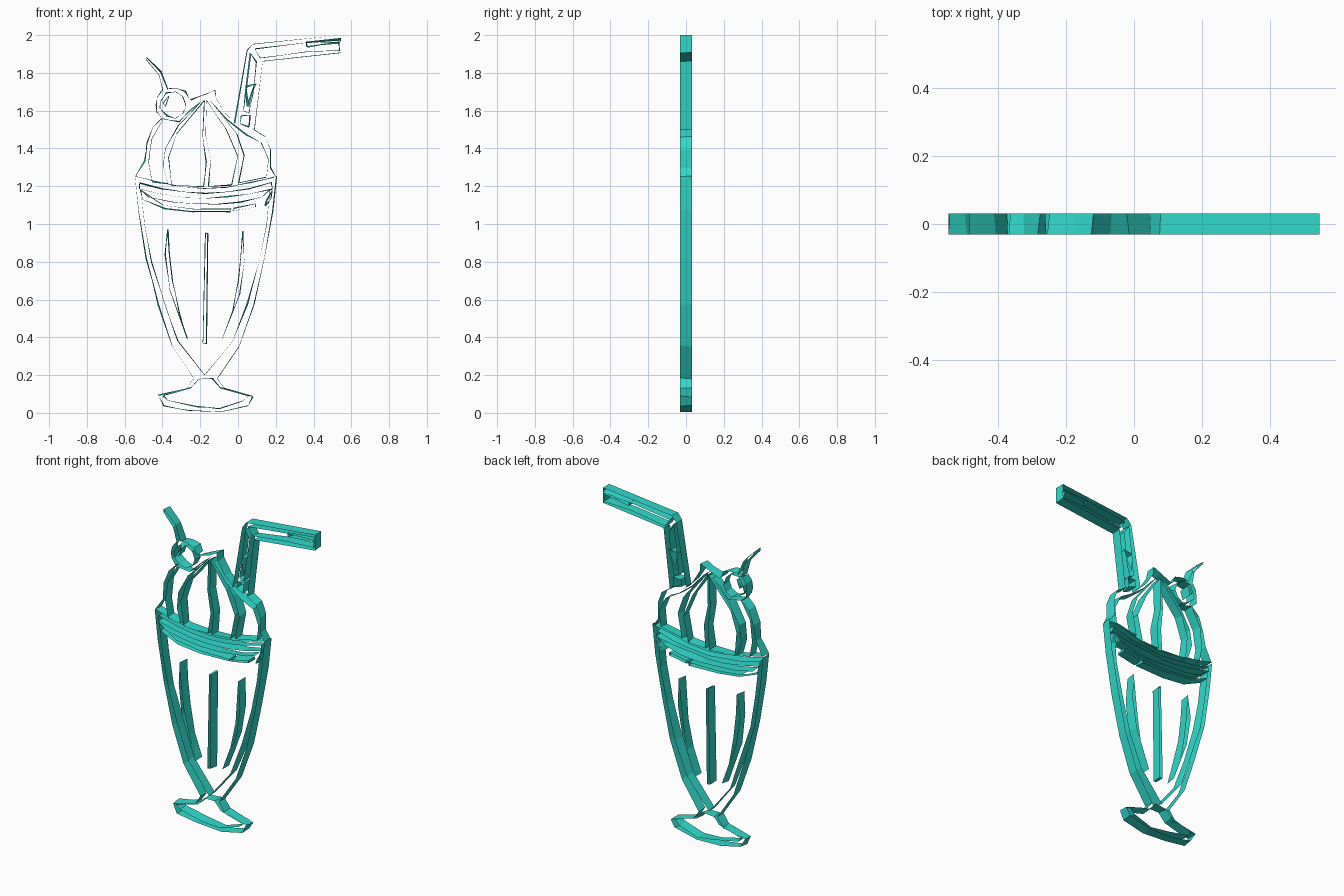
import bpy, math, random

random.seed(4)
DEPTH = 0.031          # half thickness of the line-art
AXIS = -0.172          # vertical centre line of the glass

teal = bpy.data.materials.new("teal")
teal.diffuse_color = (0.03, 0.7, 0.6, 1)


def wall(name, pts, closed=True, lean=0.008):
    """Upright ribbon following (x, z) points; its back edge wanders a little."""
    n = len(pts)
    front = [(x, -DEPTH, z) for x, z in pts]
    back = [(min(max(x + random.uniform(-lean, lean), -0.545), 0.545), DEPTH,
             min(max(z + random.uniform(-lean, lean), 0.0), 2.0)) for x, z in pts]
    faces = [(i, (i + 1) % n, n + (i + 1) % n, n + i) for i in range(n if closed else n - 1)]
    mesh = bpy.data.meshes.new(name)
    mesh.from_pydata(front + back, [], faces)
    mesh.materials.append(teal)
    obj = bpy.data.objects.new(name, mesh)
    bpy.context.collection.objects.link(obj)
    return obj


def mirrored(pts):
    return [(2 * AXIS - x, z) for x, z in reversed(pts)]


def sag(x0, x1, z_end, z_mid, n=6):
    """Drooping arc from x0 to x1, lowest on the glass axis."""
    xs = [x0 + (x1 - x0) * i / n for i in range(n + 1)]
    return [(x, z_mid + (z_end - z_mid) * ((x - AXIS) / 0.36) ** 2) for x in xs]


def ring(cx, cz, r, a0, a1, n):
    return [(cx + r * math.cos(math.radians(a0 + (a1 - a0) * i / n)),
             cz + r * math.sin(math.radians(a0 + (a1 - a0) * i / n))) for i in range(n + 1)]


# Glass: outer silhouette and foot
side = [(-0.545, 1.25), (-0.525, 1.07), (-0.483, 0.82), (-0.425, 0.57), (-0.35, 0.355),
        (-0.235, 0.185), (-0.27, 0.13), (-0.42, 0.09), (-0.395, 0.035)]
wall("glass_outline", side + [(-0.26, 0.015), (-0.09, 0.004)] + mirrored(side), False)

# Glass: inner edge of the bowl, closed by the lower rim line
inner = [(-0.515, 1.18), (-0.495, 1.0), (-0.455, 0.8), (-0.39, 0.58), (-0.315, 0.38), (-0.175, 0.2)]
wall("bowl_inner_edge", inner + mirrored(inner)[1:] + sag(0.13, -0.47, 1.16, 1.105, 5))

# Foot: hole inside the outline
foot = [(-0.37, 0.065), (-0.40, 0.088), (-0.25, 0.13), (-0.205, 0.18)]
wall("foot_inner_edge", foot + mirrored(foot) + [(-0.1, 0.025), (-0.22, 0.03)])

# Rim bands
wall("rim_gap", sag(-0.52, 0.18, 1.225, 1.165) + sag(0.18, -0.52, 1.19, 1.135))
wall("rim_top_line", sag(-0.54, 0.195, 1.25, 1.19), False)
wall("lower_band_left", [(-0.52, 1.18), (-0.40, 1.1), (-0.24, 1.078), (-0.04, 1.078),
                         (-0.04, 1.068), (-0.24, 1.062), (-0.39, 1.078), (-0.505, 1.13)])
wall("lower_band_middle", [(-0.03, 1.068), (0.09, 1.09), (0.09, 1.105), (-0.02, 1.08)])
wall("lower_band_right", [(0.14, 1.1), (0.17, 1.13), (0.18, 1.18), (0.15, 1.13)])

# Flutes on the bowl
wall("flute_left", [(-0.375, 0.97), (-0.382, 0.84), (-0.362, 0.65), (-0.27, 0.39),
                    (-0.31, 0.54), (-0.35, 0.7), (-0.367, 0.85)])
wall("flute_middle", [(-0.175, 0.95), (-0.163, 0.95), (-0.17, 0.37), (-0.187, 0.37)])
wall("flute_right", [(0.022, 0.96), (0.034, 0.8), (0.012, 0.63), (-0.085, 0.39),
                     (-0.03, 0.54), (0.005, 0.7)])

# Cream: silhouettes and the openings between the swirls
wall("cream_left_outline", [(-0.545, 1.25), (-0.49, 1.33), (-0.485, 1.43), (-0.45, 1.515),
                            (-0.405, 1.56), (-0.43, 1.6)], False)
wall("cream_peak_outline", [(-0.255, 1.66), (-0.17, 1.685), (-0.125, 1.71), (-0.115, 1.66),
                            (-0.07, 1.59), (-0.01, 1.53)], False)
wall("cream_right_outline", [(0.08, 1.5), (0.145, 1.46), (0.175, 1.39), (0.175, 1.3),
                             (0.2, 1.25)], False)
wall("swirl_far_left", [(-0.455, 1.22), (-0.475, 1.33), (-0.455, 1.45), (-0.395, 1.555),
                        (-0.31, 1.545), (-0.25, 1.6), (-0.2, 1.64), (-0.32, 1.52),
                        (-0.385, 1.4), (-0.395, 1.3), (-0.37, 1.21)])
wall("swirl_left", [(-0.35, 1.2), (-0.37, 1.35), (-0.325, 1.48), (-0.18, 1.655),
                    (-0.188, 1.47), (-0.165, 1.33), (-0.185, 1.2)])
wall("swirl_right", [(-0.16, 1.2), (-0.145, 1.34), (-0.172, 1.47), (-0.165, 1.65),
                     (-0.06, 1.5), (0.0, 1.36), (-0.03, 1.21)])
wall("swirl_far_right", [(0.0, 1.215), (0.03, 1.36), (-0.01, 1.48), (-0.145, 1.65),
                         (-0.06, 1.55), (0.04, 1.47), (0.125, 1.43), (0.16, 1.34), (0.15, 1.245)])

# Cherry with stem
wall("cherry_outline_left", ring(-0.344, 1.63, 0.092, 130, 205, 3), False)
wall("cherry_outline_right", ring(-0.344, 1.63, 0.092, 20, 105, 3), False)
wall("cherry_inner_edge", ring(-0.344, 1.63, 0.07, 0, 320, 8))
wall("cherry_highlight", [(-0.395, 1.635), (-0.372, 1.675), (-0.365, 1.672), (-0.382, 1.62)])
wall("stem", [(-0.395, 1.70), (-0.42, 1.79), (-0.485, 1.865), (-0.485, 1.885),
              (-0.405, 1.81), (-0.37, 1.715)], False)

# Straw
wall("straw_outline", [(-0.015, 1.53), (0.05, 1.915), (0.075, 1.95), (0.545, 2.0),
                       (0.545, 1.905), (0.13, 1.86), (0.085, 1.5)], False)
wall("straw_inner_top", [(0.09, 1.93), (0.36, 1.96), (0.535, 1.965), (0.535, 1.92),
                         (0.36, 1.91), (0.115, 1.88)])
wall("straw_inner_upright", [(0.03, 1.6), (0.045, 1.7), (0.07, 1.9), (0.1, 1.86),
                             (0.075, 1.68), (0.06, 1.585)])
wall("straw_lower_opening", [(0.01, 1.53), (0.02, 1.57), (0.06, 1.575), (0.055, 1.51)])
wall("straw_shade", [(0.045, 1.72), (0.085, 1.74), (0.06, 1.62)], lean=0.02)
wall("straw_end_line", [(0.36, 1.94), (0.535, 1.955), (0.545, 1.985), (0.36, 1.965)], lean=0.015)
